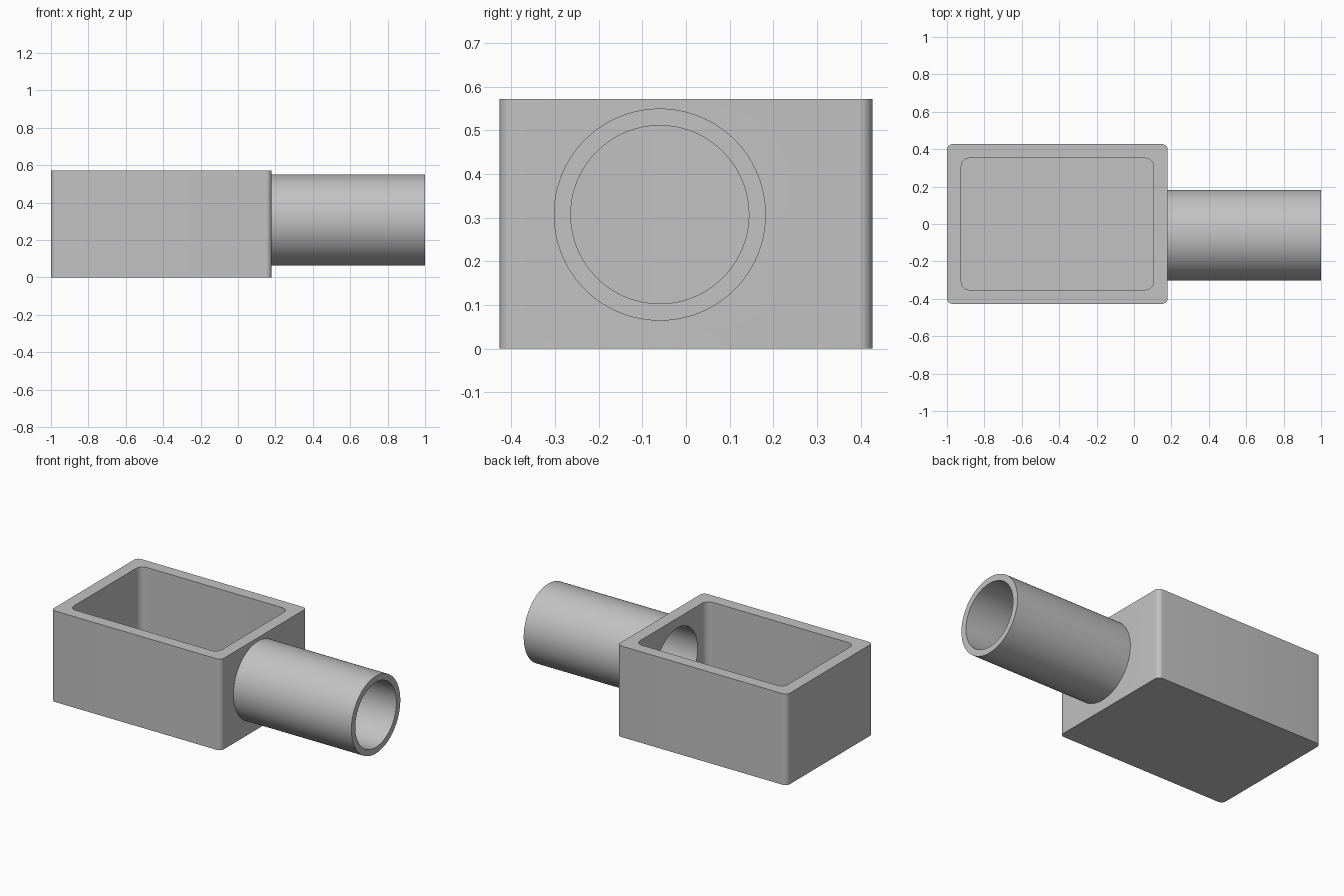
import bpy, bmesh, math
from mathutils import Matrix, Vector

if "Cube" in bpy.data.objects:
    bpy.data.objects.remove(bpy.data.objects["Cube"], do_unlink=True)

GREY = (0.54, 0.54, 0.54, 1)
mat = bpy.data.materials.new("plain_grey")
mat.use_nodes = True
mat.diffuse_color = GREY
mat.node_tree.nodes["Principled BSDF"].inputs["Base Color"].default_value = GREY


def add_object(name, bm):
    bmesh.ops.recalc_face_normals(bm, faces=bm.faces)
    mesh = bpy.data.meshes.new(name)
    bm.to_mesh(mesh)
    bm.free()
    mesh.materials.append(mat)
    obj = bpy.data.objects.new(name, mesh)
    bpy.context.collection.objects.link(obj)
    return obj


def rounded_box(name, low, high, radius):
    """Box with rounded vertical edges."""
    low, high = Vector(low), Vector(high)
    bm = bmesh.new()
    bmesh.ops.create_cube(bm, size=1)
    bmesh.ops.scale(bm, vec=high - low, verts=bm.verts)
    bmesh.ops.translate(bm, vec=(low + high) / 2, verts=bm.verts)
    upright = [e for e in bm.edges
               if abs(e.verts[0].co.z - e.verts[1].co.z) > 0.1]
    bmesh.ops.bevel(bm, geom=upright, offset=radius, segments=8,
                    profile=0.5, affect='EDGES')
    return add_object(name, bm)


def cylinder_x(name, start, end, radius):
    """Cylinder along x on the pipe axis."""
    bm = bmesh.new()
    place = (Matrix.Translation(((start + end) / 2, -0.06, 0.307))
             @ Matrix.Rotation(math.pi / 2, 4, 'Y'))
    bmesh.ops.create_cone(bm, cap_ends=True, segments=96, radius1=radius,
                          radius2=radius, depth=end - start, matrix=place)
    return add_object(name, bm)


# Open box joined to a side pipe, then hollowed by the cavity and the bore
housing = rounded_box("box_with_pipe", (-1, -0.427, 0), (0.18, 0.427, 0.572), 0.03)
steps = [
    ('UNION', cylinder_x("pipe_outside", 0.14, 1, 0.243)),
    ('DIFFERENCE', rounded_box("cavity", (-0.924, -0.352, 0.075),
                               (0.104, 0.352, 0.7), 0.045)),
    ('DIFFERENCE', cylinder_x("bore", 0, 1.1, 0.204)),
]
for operation, tool in steps:
    mod = housing.modifiers.new(tool.name, 'BOOLEAN')
    mod.operation = operation
    mod.solver = 'EXACT'
    mod.object = tool

# Make the joined shape final and drop the helpers
bpy.context.view_layer.update()
graph = bpy.context.evaluated_depsgraph_get()
final_mesh = bpy.data.meshes.new_from_object(housing.evaluated_get(graph))
housing.modifiers.clear()
housing.data = final_mesh
for operation, tool in steps:
    bpy.data.objects.remove(tool, do_unlink=True)

# Smooth curves, sharp rims
for obj in bpy.context.selected_objects:
    obj.select_set(False)
housing.select_set(True)
bpy.context.view_layer.objects.active = housing
bpy.ops.object.shade_smooth_by_angle(angle=math.radians(30))
